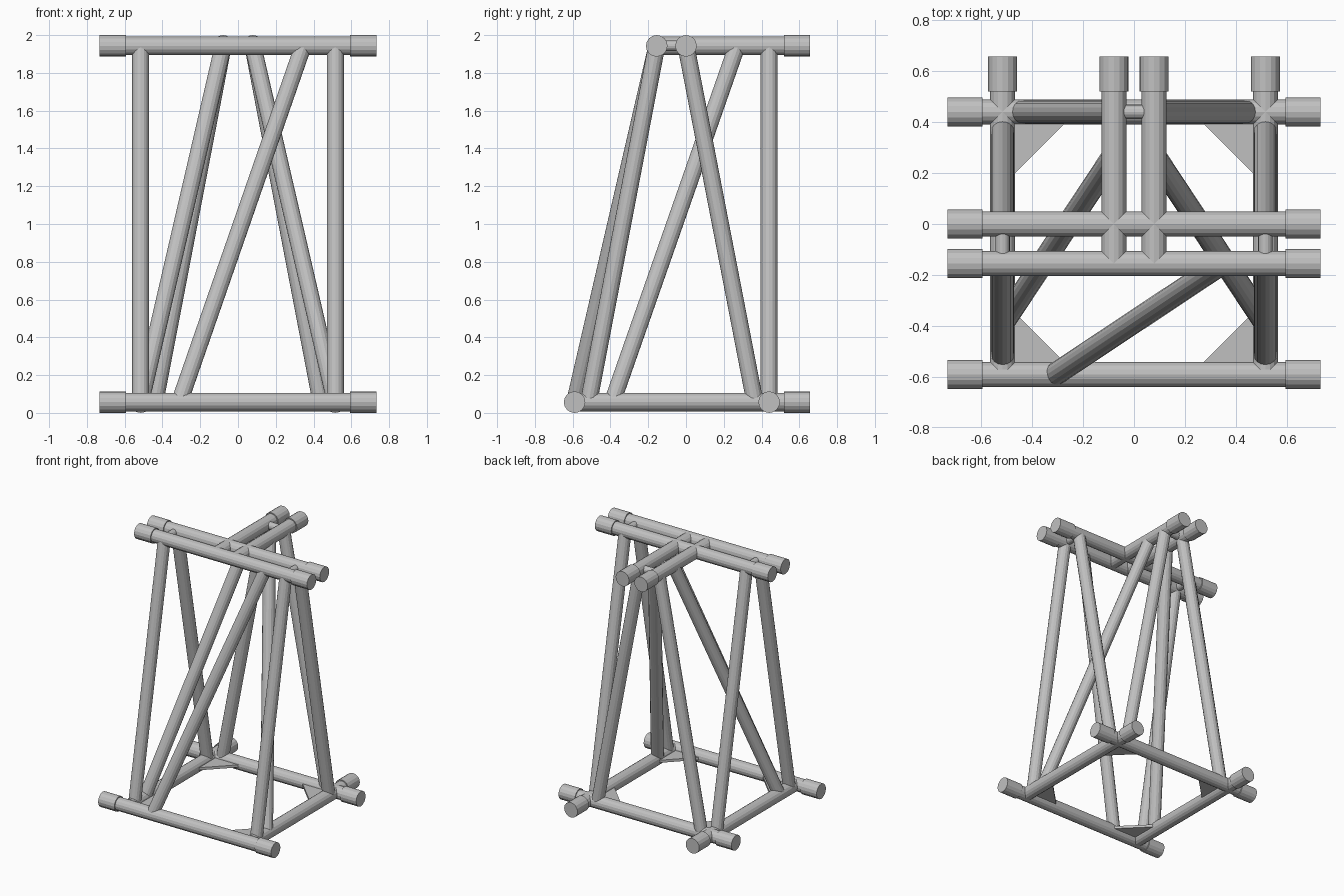
import bpy, bmesh
from mathutils import Vector

old = bpy.data.objects.get("Cube")
if old:
    bpy.data.objects.remove(old, do_unlink=True)

steel = bpy.data.materials.new("steel_grey")
steel.use_nodes = True
GREY = (0.53, 0.53, 0.53, 1)
steel.diffuse_color = GREY
steel.node_tree.nodes["Principled BSDF"].inputs["Base Color"].default_value = GREY

SIDES = 16
LOW, HIGH = 0.057, 1.943        # centre heights of the two rail levels
TUBE, CAP, LEG, LINK = 0.049, 0.057, 0.045, 0.028
FRONT, BACK = -0.59, 0.44       # lower rails
CORNER, INNER = 0.515, 0.079    # side rails, lower and upper
END_X, END_Y, CAP_LEN = 0.732, 0.657, 0.138
TOP_FRONT = -0.155


def finish(bm, name):
    bmesh.ops.recalc_face_normals(bm, faces=bm.faces)
    mesh = bpy.data.meshes.new(name)
    bm.to_mesh(mesh)
    bm.free()
    mesh.materials.append(steel)
    obj = bpy.data.objects.new(name, mesh)
    bpy.context.collection.objects.link(obj)
    return obj


def tube(name, a, b, radius):
    """Capped cylinder between two points."""
    a, b = Vector(a), Vector(b)
    bm = bmesh.new()
    bmesh.ops.create_cone(bm, cap_ends=True, segments=SIDES, radius1=radius,
                          radius2=radius, depth=(b - a).length)
    obj = finish(bm, name)
    obj.location = (a + b) / 2
    obj.rotation_mode = 'QUATERNION'
    obj.rotation_quaternion = (b - a).to_track_quat('Z', 'Y')
    return obj


def gusset(name, sx, y, sy):
    """Triangular plate in a lower corner, pointing inward along y by sy."""
    reach, half = 0.29, 0.01
    x = sx * CORNER
    bm = bmesh.new()
    verts = [bm.verts.new((px, py, LOW - half)) for px, py in
             ((x, y), (x - sx * reach, y), (x, y + sy * reach))]
    face = bm.faces.new(verts)
    out = bmesh.ops.extrude_face_region(bm, geom=[face])
    top = [v for v in out["geom"] if isinstance(v, bmesh.types.BMVert)]
    bmesh.ops.translate(bm, verts=top, vec=(0, 0, 2 * half))
    finish(bm, name)


# Cross rails running left to right, with a collar at each end
for label, y, z in (("lower_front", FRONT, LOW), ("lower_back", BACK, LOW),
                    ("upper_front", TOP_FRONT, HIGH), ("upper_rear", 0, HIGH)):
    tube(label + "_rail", (-END_X, y, z), (END_X, y, z), TUBE)
    for side, s in (("left", 1), ("right", -1)):
        tube(f"{label}_collar_{side}", (s * (END_X - CAP_LEN), y, z),
             (s * END_X, y, z), CAP)

for side, s in (("left", 1), ("right", -1)):
    # Side rails running front to back, with a collar at the back
    for label, x, y, z in (("lower_side", CORNER, FRONT + 0.02, LOW),
                           ("upper_side", INNER, TOP_FRONT, HIGH)):
        tube(f"{label}_rail_{side}", (s * x, y, z), (s * x, END_Y, z), TUBE)
        tube(f"{label}_collar_{side}", (s * x, END_Y - CAP_LEN, z),
             (s * x, END_Y, z), CAP)

    # Main legs
    tube("front_leg_" + side, (s * CORNER, -0.515, LOW),
         (s * CORNER, TOP_FRONT, HIGH), LEG)
    tube("rear_leg_" + side, (s * CORNER, 0.365, LOW), (s * CORNER, 0, HIGH), LEG)
    tube("back_leg_" + side, (s * 0.44, BACK, LOW), (s * INNER, BACK, HIGH), LEG)

    # Long side braces and short link between the upper rails
    tube("side_brace_" + side, (s * CORNER, -0.39, LOW), (s * INNER, 0.27, HIGH), LEG)
    tube("upper_link_" + side, (s * CORNER, TOP_FRONT, HIGH),
         (s * CORNER, 0, HIGH), LINK)

    # Corner plates
    gusset("front_gusset_" + side, s, FRONT, 1)
    gusset("back_gusset_" + side, s, BACK, -1)

# Diagonal across the front and link between the two upper side rails
tube("front_brace", (-0.31, FRONT, LOW), (0.345, TOP_FRONT, HIGH), LEG)
tube("back_link", (-INNER, BACK, HIGH), (INNER, BACK, HIGH), LINK)
